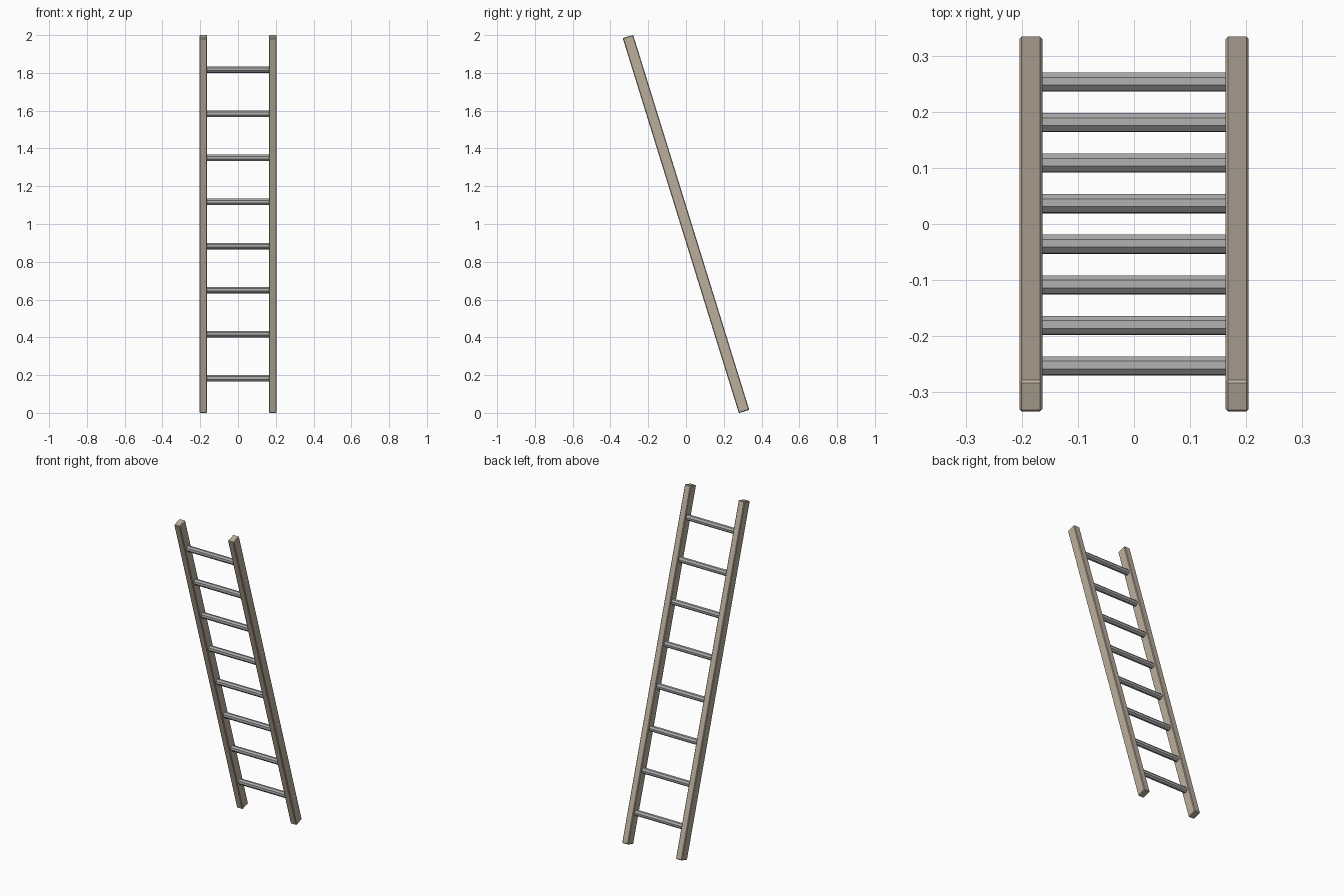
import bpy, math
from mathutils import Matrix

if "Cube" in bpy.data.objects:
    bpy.data.objects.remove(bpy.data.objects["Cube"])

TILT = math.radians(17.2)           # lean of the ladder about x
RAIL_X, RAIL_W, RAIL_D, RAIL_L = 0.184, 0.041, 0.058, 2.0785
RUNGS, RUNG_SPAN, RUNG_R = 8, 0.855, 0.0178
LEAN = Matrix.Translation((0, 0, 1.0)) @ Matrix.Rotation(TILT, 4, 'X')


def material(name, color):
    m = bpy.data.materials.new(name)
    m.diffuse_color = (*color, 1)
    m.use_nodes = True
    m.node_tree.nodes["Principled BSDF"].inputs["Base Color"].default_value = m.diffuse_color
    return m


wood = material("pale_wood", (0.50, 0.43, 0.34))
metal = material("grey_metal", (0.41, 0.41, 0.41))


def finish(name, mat, matrix):
    """Name the active object, bake its shape into the mesh and colour it."""
    ob = bpy.context.object
    ob.name = name
    ob.data.transform(matrix)
    ob.data.materials.append(mat)
    return ob


# Two side rails with slightly chamfered edges
for side, sx in (("left", -1), ("right", 1)):
    bpy.ops.mesh.primitive_cube_add(size=1)
    size = Matrix.Diagonal((RAIL_W, RAIL_D, RAIL_L, 1))
    rail = finish(side + "_rail", wood,
                  LEAN @ Matrix.Translation((sx * RAIL_X, 0, 0)) @ size)
    bevel = rail.modifiers.new("chamfer", 'BEVEL')
    bevel.width = 0.004
    bevel.segments = 1

# Eight-sided rungs between the rails
for i in range(RUNGS):
    s = -RUNG_SPAN + 2 * RUNG_SPAN * i / (RUNGS - 1)
    bpy.ops.mesh.primitive_cylinder_add(vertices=8, radius=RUNG_R,
                                        depth=2 * RAIL_X - RAIL_W + 0.01)
    finish("rung_%d" % (i + 1), metal,
           LEAN @ Matrix.Translation((0, 0, s)) @ Matrix.Rotation(math.pi / 2, 4, 'Y'))
